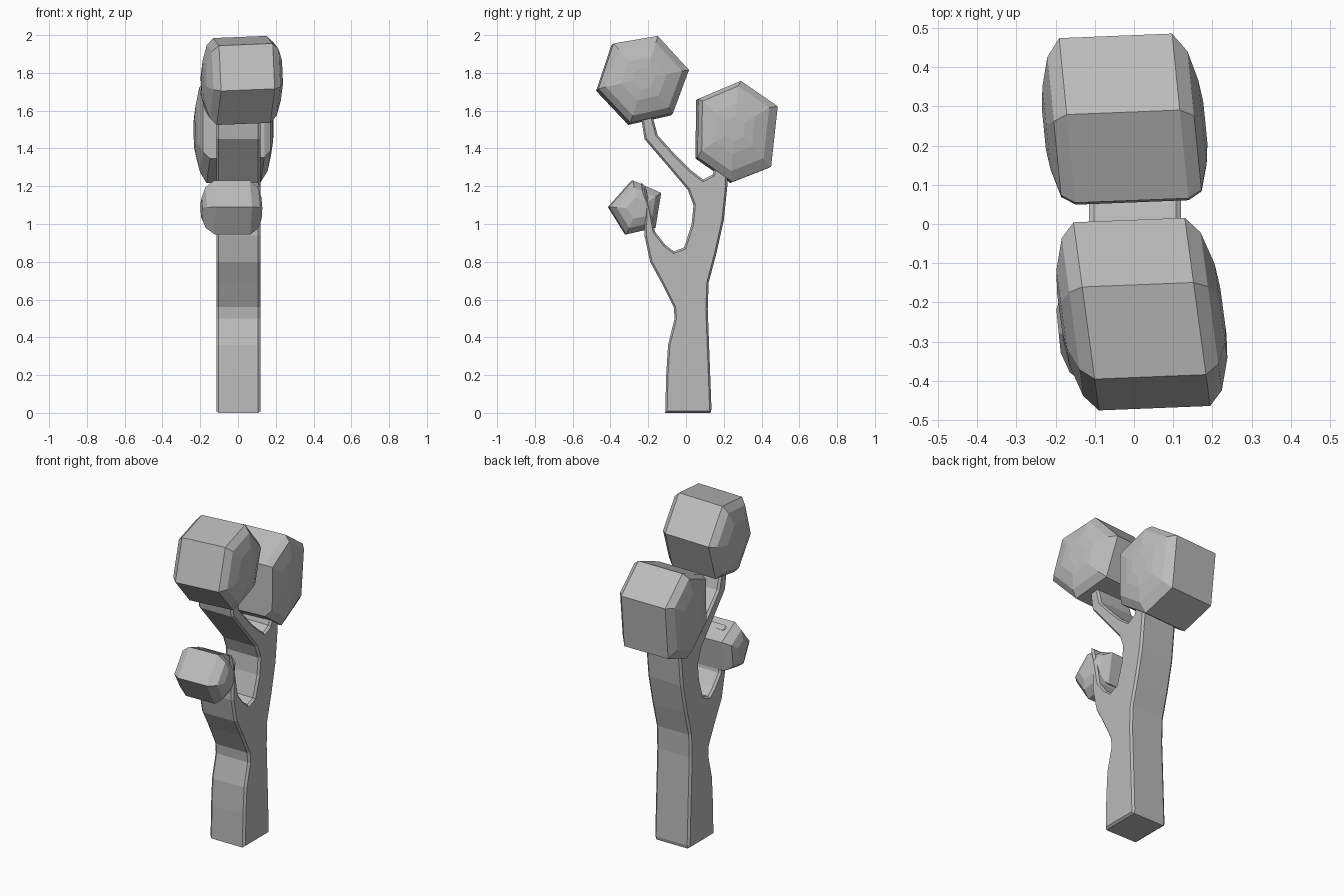
import bpy
import bmesh
from mathutils import Vector

cube = bpy.data.objects.get("Cube")
if cube:
    bpy.data.objects.remove(cube, do_unlink=True)

grey = bpy.data.materials.new("plain grey")
grey.use_nodes = True
tone = (0.5, 0.5, 0.5, 1)
grey.diffuse_color = tone
grey.node_tree.nodes["Principled BSDF"].inputs["Base Color"].default_value = tone


def finish(name, bm):
    bmesh.ops.recalc_face_normals(bm, faces=bm.faces)
    mesh = bpy.data.meshes.new(name)
    bm.to_mesh(mesh)
    bm.free()
    mesh.materials.append(grey)
    obj = bpy.data.objects.new(name, mesh)
    bpy.context.collection.objects.link(obj)
    return obj


def bridge(bm, a, b):
    for i in range(len(a)):
        j = (i + 1) % len(a)
        bm.faces.new((a[i], a[j], b[j], b[i]))


def trunk(name, outline, x0, x1):
    """Slab cut from a side outline, with chamfered side edges."""
    bm = bmesh.new()
    left, right = ([bm.verts.new((x, y, z)) for y, z in outline] for x in (x0, x1))
    bridge(bm, left, right)
    caps = [bm.faces.new(left), bm.faces.new(right)]
    bmesh.ops.recalc_face_normals(bm, faces=bm.faces)
    for cap in caps:
        bmesh.ops.inset_region(bm, faces=[cap], thickness=0.01, depth=0.013,
                               use_even_offset=True)
    return finish(name, bm)


def crown(name, outline, mid_x, half, slant, lift, rings, shift=(0, 0)):
    """Faceted prism across x whose two ends are domed by shrinking rings."""
    bm = bmesh.new()
    n = len(outline)
    cy = sum(p[0] for p in outline) / n
    cz = sum(p[1] for p in outline) / n

    def ring(side, scale, out):
        verts = []
        for y, z in outline:
            move = 1 if scale < 1 else 0
            dy = (y - cy) * scale + shift[0] * move
            dz = (z - cz) * scale + shift[1] * move
            x = side * (half + out)
            verts.append(bm.verts.new((mid_x + x + slant * dy, cy + dy + 0.04 * x,
                                       cz + dz + lift * x)))
        return verts

    rims = []
    for side in (-1, 1):
        last = ring(side, 1, 0)
        rims.append(last)
        for scale, out in rings:
            nxt = ring(side, scale, out)
            bridge(bm, last, nxt)
            last = nxt
        tip = bm.verts.new(sum((v.co for v in last), Vector()) / n)
        for i in range(n):
            bm.faces.new((last[i], last[(i + 1) % n], tip))
    bridge(bm, *rims)
    return finish(name, bm)


# Forked trunk: front edge, low branch, fork, high branch, back edge
trunk("trunk", [
    (-0.11, 0.0), (-0.105, 0.2), (-0.095, 0.36), (-0.06, 0.5), (-0.065, 0.56),
    (-0.13, 0.69), (-0.19, 0.8), (-0.22, 0.94), (-0.215, 1.1), (-0.24, 1.22),
    (-0.215, 1.2), (-0.185, 1.07), (-0.165, 0.96), (-0.11, 0.89), (-0.065, 0.855),
    (-0.01, 0.875), (0.03, 1.0), (0.04, 1.1), (0.01, 1.18), (-0.1, 1.31),
    (-0.22, 1.45), (-0.24, 1.58), (-0.18, 1.58), (-0.15, 1.47), (-0.06, 1.37),
    (0.02, 1.29), (0.09, 1.235), (0.14, 1.26), (0.16, 1.32), (0.22, 1.32),
    (0.22, 1.21), (0.2, 1.02), (0.16, 0.84), (0.12, 0.69), (0.115, 0.55),
    (0.135, 0.02), (0.13, 0.0)], -0.102, 0.107)

# Foliage
crown("top_crown", [
    (-0.39, 1.95), (-0.155, 1.99), (0.01, 1.81), (-0.075, 1.58), (-0.3, 1.53),
    (-0.47, 1.71)], 0.02, 0.142, -0.135, 0.04,
    [(0.84, 0.035), (0.5, 0.06), (0.25, 0.066)])
crown("rear_crown", [
    (0.06, 1.66), (0.285, 1.755), (0.48, 1.62), (0.445, 1.3), (0.24, 1.22),
    (0.055, 1.35)], -0.025, 0.144, -0.1, 0.02,
    [(0.84, 0.035), (0.5, 0.055), (0.25, 0.062)], (-0.012, 0.015))
crown("small_crown", [
    (-0.41, 1.09), (-0.285, 1.23), (-0.135, 1.165), (-0.165, 0.98),
    (-0.32, 0.945)], -0.035, 0.095, -0.1, 0.0,
    [(0.75, 0.045), (0.4, 0.063)])
